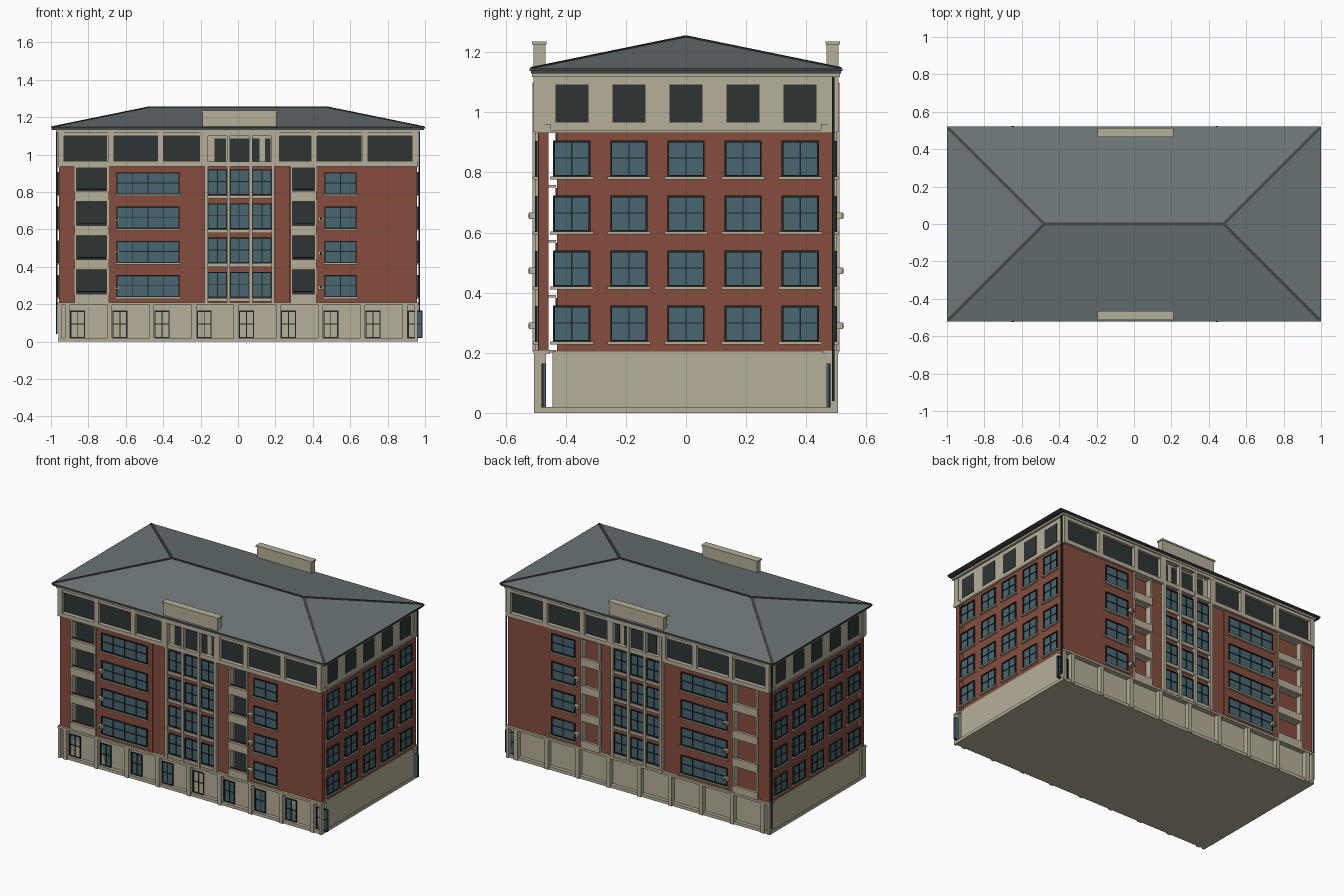
import bpy, bmesh
from mathutils import Vector, Matrix

if "Cube" in bpy.data.objects:
    bpy.data.objects.remove(bpy.data.objects["Cube"])

def mat(name, r, g, b):
    m = bpy.data.materials.new(name)
    m.diffuse_color = (r, g, b, 1)
    m.use_nodes = True
    m.node_tree.nodes["Principled BSDF"].inputs["Base Color"].default_value = m.diffuse_color
    return m

STONE = mat("beige_stone", 0.47, 0.43, 0.32)
BRICK = mat("red_brick", 0.24, 0.073, 0.047)
GLASS = mat("blue_glass", 0.065, 0.135, 0.165)
DARK = mat("dark_glass", 0.026, 0.036, 0.035)
FRAME = mat("dark_frame", 0.012, 0.016, 0.016)
ROOF = mat("slate_roof", 0.15, 0.18, 0.185)
EDGE = mat("dark_slate", 0.055, 0.065, 0.068)

parts = {}  # part name -> (bmesh, material)

def get(name, m):
    if name not in parts:
        parts[name] = (bmesh.new(), m)
    return parts[name][0]

def box(name, m, x0, x1, y0, y1, z0, z1):
    c = Vector(((x0 + x1) / 2, (y0 + y1) / 2, (z0 + z1) / 2))
    s = (abs(x1 - x0), abs(y1 - y0), abs(z1 - z0), 1)
    bmesh.ops.create_cube(get(name, m), size=1, matrix=Matrix.Translation(c) @ Matrix.Diagonal(s))

def wall(side, name, m, u0, u1, d0, d1, z0, z1):
    """Box on a facade: u runs along the wall, d is distance out from the centre."""
    s = -1 if side in ("front", "left") else 1
    if side in ("front", "back"):
        box(side + "_" + name, m, u0, u1, s * d0, s * d1, z0, z1)
    else:
        box(side + "_" + name, m, s * d0, s * d1, u0, u1, z0, z1)

def window(side, u0, u1, z0, z1, d, panes, sill=True):
    wall(side, "window_glass", GLASS, u0, u1, d - 0.004, d + 0.003, z0, z1)
    t = 0.006
    for a in (u0, u1 - t):
        wall(side, "window_frame", FRAME, a, a + t, d - 0.004, d + 0.009, z0, z1)
    for a in (z0, z1 - t):
        wall(side, "window_frame", FRAME, u0, u1, d - 0.004, d + 0.009, a, a + t)
    for i in range(1, panes):
        u = u0 + (u1 - u0) * i / panes
        wall(side, "window_frame", FRAME, u - 0.002, u + 0.002, d - 0.004, d + 0.007, z0, z1)
    zm = z0 + (z1 - z0) * 0.52
    wall(side, "window_frame", FRAME, u0, u1, d - 0.004, d + 0.007, zm - 0.002, zm + 0.002)
    if sill:
        wall(side, "window_sill", STONE, u0 - 0.01, u1 + 0.01, d - 0.004, d + 0.014, z0 - 0.009, z0)

FLOORS = [0.237 + 0.183 * i for i in range(4)]

# Core volumes (a narrow slot is left behind the front facade)
box("base_core", STONE, -0.958, 0.958, -0.445, 0.472, 0, 0.205)
box("brick_core", BRICK, -0.955, 0.955, -0.43, 0.455, 0.205, 0.937)
box("attic_core", STONE, -0.957, 0.957, -0.48, 0.48, 0.937, 1.125)

for side in ("front", "back"):
    # Base: wall panel, plinth, top band, pilasters, doors
    wall(side, "base_wall", STONE, -0.957, 0.957, 0.466, 0.474, 0, 0.205)
    wall(side, "base_plinth", STONE, -0.962, 0.962, 0.44, 0.497, 0, 0.02)
    wall(side, "base_band", STONE, -0.965, 0.965, 0.455, 0.507, 0.196, 0.21)
    for i in range(9):
        u = -0.912 + 0.2255 * i
        wall(side, "base_pilaster", STONE, u - 0.013, u + 0.013, 0.466, 0.505, 0, 0.2)
    for u in (-0.953, 0.953):
        wall(side, "base_pilaster", STONE, u - 0.008, u + 0.008, 0.468, 0.505, 0, 0.2)
    for i in range(9):
        if side == "front" or i == 8:
            u = -0.857 + 0.2255 * i
            window(side, u - 0.04, u + 0.04, 0.018, 0.165, 0.471, 2, False)

    # Brick facade pieces between balcony openings
    for u0, u1, d in ((-0.957, -0.875, 0.493), (-0.69, -0.28, 0.493), (-0.28, 0.275, 0.487),
                      (0.42, 0.67, 0.493), (0.67, 0.957, 0.49)):
        wall(side, "brick_facade", BRICK, u0, u1, 0.458 if side == "front" else 0.45, d, 0.205, 0.937)

    # Balconies: stone jambs, parapet bands, slabs, dark doors at the front
    for u0, u1 in ((-0.875, -0.69), (0.28, 0.42)):
        for a in (u0, u1 - 0.012):
            wall(side, "balcony_jamb", STONE, a, a + 0.012, 0.46, 0.5, 0.205, 0.937)
        for z in FLOORS:
            wall(side, "balcony_parapet", STONE, u0, u1, 0.485, 0.503, z - 0.03, z + 0.018)
            wall(side, "balcony_slab", STONE, u0, u1, 0.432, 0.5, z - 0.036, z - 0.028)
            if side == "front":
                wall(side, "balcony_glass", DARK, u0, u1, 0.428, 0.434, z + 0.0, z + 0.145)
                wall(side, "balcony_rail", FRAME, u0, u1, 0.492, 0.496, z + 0.028, z + 0.032)
        wall(side, "balcony_lintel", STONE, u0, u1, 0.46, 0.5, 0.927, 0.94)

    # Ribbon windows and wall lamps
    for i, z in enumerate(FLOORS):
        window(side, -0.65, -0.313, z, z + 0.118, 0.493, 4)
        window(side, 0.463, 0.634, z, z + 0.118, 0.493, 2)
        if i < 3:
            for u in (-0.648, 0.444):
                wall(side, "wall_lamp", STONE, u - 0.015, u + 0.015, 0.49, 0.522, z + 0.042, z + 0.064)
                wall(side, "lamp_shade", FRAME, u - 0.006, u + 0.006, 0.515, 0.524, z + 0.046, z + 0.06)

    # Central bay: glazing between tall columns
    for i in range(3):
        u0 = -0.163 + 0.119 * i
        for z in FLOORS:
            window(side, u0, u0 + 0.106, z - 0.002, z + 0.135, 0.487, 2, False)
    for z in FLOORS:
        wall(side, "bay_band", STONE, -0.175, 0.19, 0.485, 0.501, z - 0.022, z - 0.004)
    for i in range(4):
        u = -0.17 + 0.119 * i
        wall(side, "bay_column", STONE, u - 0.009, u + 0.009, 0.48, 0.51, 0.205, 1.1)
    for u0, u1 in ((-0.125, -0.063), (-0.042, 0.058), (0.078, 0.115), (0.145, 0.175)):
        wall(side, "bay_attic_glass", DARK, u0, u1, 0.478, 0.485, 0.96, 1.085)

    # Attic storey: bands, pilasters, dark windows
    wall(side, "attic_sill", STONE, -0.962, 0.962, 0.45, 0.507, 0.935, 0.962)
    wall(side, "attic_head", STONE, -0.96, 0.96, 0.47, 0.503, 1.098, 1.125)
    for u in (-0.947, -0.68, -0.415, -0.19, 0.205, 0.407, 0.678, 0.945):
        wall(side, "attic_pilaster", STONE, u - 0.016, u + 0.016, 0.47, 0.507, 0.937, 1.125)
    for u0, u1 in ((-0.933, -0.7), (-0.665, -0.43), (-0.4, -0.2), (0.215, 0.39), (0.423, 0.66), (0.694, 0.93)):
        wall(side, "attic_glass", DARK, u0, u1, 0.478, 0.485, 0.965, 1.098)

    # Raised parapet over the bay
    wall(side, "parapet", STONE, -0.19, 0.207, 0.468, 0.508, 1.1, 1.225)
    wall(side, "parapet_cap", STONE, -0.196, 0.212, 0.464, 0.512, 1.225, 1.235)

# End walls: window grid and attic windows
for side in ("left", "right"):
    for i in range(5):
        y = -0.38 + 0.19 * i
        for z in FLOORS:
            window(side, y - 0.062, y + 0.062, z, z + 0.12, 0.957, 2)
        wall(side, "attic_glass", DARK, y - 0.055, y + 0.055, 0.955, 0.96, 0.967, 1.093)
    wall(side, "base_plinth", STONE, -0.445, 0.49, 0.955, 0.963, 0, 0.02)
    wall(side, "attic_band", STONE, -0.5, 0.5, 0.95, 0.963, 0.932, 0.942)
    # Drainpipes at the back corners
    wall(side, "drainpipe", FRAME, 0.486, 0.494, 0.966, 0.974, 0.04, 1.12)

# Cornice and eaves
box("cornice", STONE, -0.972, 0.972, -0.512, 0.512, 1.118, 1.13)
box("eaves", EDGE, -0.995, 0.995, -0.516, 0.516, 1.13, 1.142)
box("gutter", EDGE, -1.0, 1.0, -0.52, 0.52, 1.138, 1.146)

# Hipped roof
bm = get("hip_roof", ROOF)
E = [(-0.998, -0.518), (0.998, -0.518), (0.998, 0.518), (-0.998, 0.518)]
c = [bm.verts.new((x, y, 1.1465)) for x, y in E]
r = [bm.verts.new((x, 0, 1.252)) for x in (-0.48, 0.48)]
for f in ((c[0], c[1], r[1], r[0]), (c[1], c[2], r[1]), (c[2], c[3], r[0], r[1]),
          (c[3], c[0], r[0]), (c[3], c[2], c[1], c[0])):
    bm.faces.new(f)

# Ridge and hip caps
def bar(a, b, w):
    a, b = Vector(a), Vector(b)
    rot = (b - a).to_track_quat('X', 'Z').to_matrix().to_4x4()
    m = Matrix.Translation((a + b) / 2) @ rot @ Matrix.Diagonal(((b - a).length, w, 0.007, 1))
    bmesh.ops.create_cube(get("ridge_caps", EDGE), size=1, matrix=m)

bar((-0.48, 0, 1.252), (0.48, 0, 1.252), 0.014)
for x, y in E:
    bar((x * 0.995, y * 0.99, 1.147), (0.48 if x > 0 else -0.48, 0, 1.252), 0.014)

# Turn every part into an object
for name, (bm, m) in parts.items():
    bmesh.ops.recalc_face_normals(bm, faces=bm.faces)
    me = bpy.data.meshes.new(name)
    bm.to_mesh(me)
    bm.free()
    me.materials.append(m)
    bpy.context.collection.objects.link(bpy.data.objects.new(name, me))
